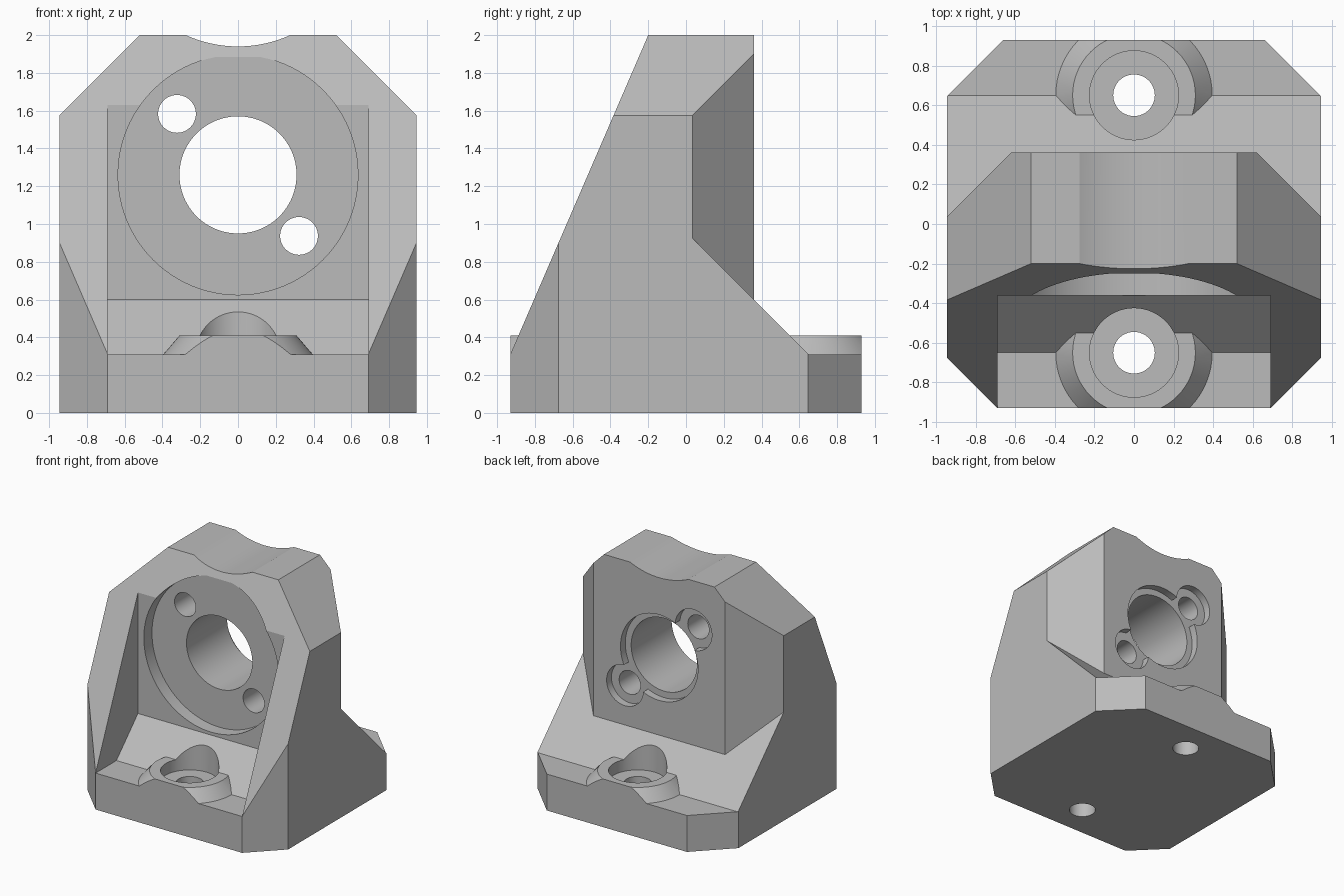
import bpy, bmesh, math
from mathutils import Vector, Matrix

if "Cube" in bpy.data.objects:
    bpy.data.objects.remove(bpy.data.objects["Cube"])

HALF_X, HALF_Y, BASE = 0.945, 0.93, 0.31
BORE_Z = 1.26

grey = bpy.data.materials.new("plain grey")
grey.use_nodes = True
grey.diffuse_color = (0.5, 0.5, 0.5, 1)
grey.node_tree.nodes["Principled BSDF"].inputs["Base Color"].default_value = (0.5, 0.5, 0.5, 1)


def finish(name, bm):
    bmesh.ops.recalc_face_normals(bm, faces=bm.faces)
    mesh = bpy.data.meshes.new(name)
    bm.to_mesh(mesh)
    bm.free()
    mesh.materials.append(grey)
    obj = bpy.data.objects.new(name, mesh)
    bpy.context.collection.objects.link(obj)
    return obj


def solid(name, lo, hi, planes=()):
    """Box from lo to hi, trimmed to normal . p <= d for each (normal, d)."""
    bm = bmesh.new()
    lo, hi = Vector(lo), Vector(hi)
    bmesh.ops.create_cube(bm, size=1, matrix=Matrix.Translation((lo + hi) / 2)
                          @ Matrix.Diagonal((*(hi - lo), 1)))
    for normal, d in planes:
        n = Vector(normal)
        cut = bmesh.ops.bisect_plane(bm, geom=bm.verts[:] + bm.edges[:] + bm.faces[:],
                                     plane_co=n * d / n.length_squared, plane_no=n,
                                     clear_outer=True)
        rim = [e for e in cut["geom_cut"] if isinstance(e, bmesh.types.BMEdge)]
        bmesh.ops.edgeloop_fill(bm, edges=rim)
    return finish(name, bm)


def rod(name, start, end, r1, r2=None, segments=64):
    """Cylinder or cone between two points."""
    bm = bmesh.new()
    start, end = Vector(start), Vector(end)
    turn = (end - start).to_track_quat("Z", "Y").to_matrix().to_4x4()
    bmesh.ops.create_cone(bm, cap_ends=True, segments=segments, radius1=r1,
                          radius2=r1 if r2 is None else r2, depth=(end - start).length,
                          matrix=Matrix.Translation((start + end) / 2) @ turn)
    return finish(name, bm)


def combine(target, tool, operation="DIFFERENCE"):
    mod = target.modifiers.new(operation, "BOOLEAN")
    mod.operation, mod.solver, mod.object = operation, "EXACT", tool
    bpy.context.view_layer.objects.active = target
    bpy.ops.object.modifier_apply(modifier=mod.name)
    bpy.data.objects.remove(tool)


# Body block: leaning front, chamfered corners and shoulders
slope = 1.69 / 0.73
planes = [((0, -slope, 1), 2 + 0.2 * slope)]
for s in (-1, 1):
    planes += [((s, -1, 0), 1.62), ((s, 1, 0), 1.59), ((s, 0, 1), 2.52)]
body = solid("bearing_bracket", (-HALF_X, -1.2, 0), (HALF_X, 1.2, 2), planes)

# Rear notch above the foot, and the chamfered rear corners
ramp = ((0, -1, -1), -0.96)
combine(body, solid("rear_notch", (-2, 0.36, BASE), (2, 2, 3), [ramp]))
for s in (-1, 1):
    combine(body, solid("rear_corner", (-2, -1, BASE), (2, 2, 3), [ramp, ((-s, -1, 0), -0.98)]))

# Front pocket with ramped floor
combine(body, solid("front_pocket", (-0.69, -2, BASE), (0.69, -0.36, 3), [((0, 1, -1), -0.96)]))

# Round screw seats, front and rear
for y in (-0.65, 0.65):
    combine(body, rod("screw_seat", (0, y, 0.2), (0, y, 0.41), 0.4885, 0.31), "UNION")
    combine(body, rod("screw_counterbore", (0, y, BASE), (0, y, 1.2), 0.225))
    combine(body, rod("screw_hole", (0, y, -1), (0, y, 1), 0.105))

# Trim the foot ends
for s in (-1, 1):
    y0, y1 = sorted((s * HALF_Y, s * 3))
    combine(body, solid("end_trim", (-2, y0, -1), (2, y1, 1.9)))

# Bearing recess, bore and rear counterbore
for name, y0, y1, r in (("recess", -2, -0.25, 0.635), ("bore", -2, 2, 0.31),
                        ("rear_counterbore", 0.295, 2, 0.365)):
    combine(body, rod(name, (0, y0, BORE_Z), (0, y1, BORE_Z), r, segments=96))

# Two clamping bolt holes with rear counterbores
for s in (-1, 1):
    x, z = 0.323 * s, BORE_Z - 0.323 * s
    combine(body, rod("bolt_hole", (x, -2, z), (x, 2, z), 0.1))
    combine(body, rod("bolt_counterbore", (x, 0.295, z), (x, 2, z), 0.173))

# Shallow scallop across the top
combine(body, rod("top_scallop", (0, -2, 2.603), (0, 2, 2.603), 0.663, segments=128))

bpy.ops.object.select_all(action="DESELECT")
body.select_set(True)
bpy.context.view_layer.objects.active = body
bpy.ops.object.shade_smooth_by_angle(angle=math.radians(15))
